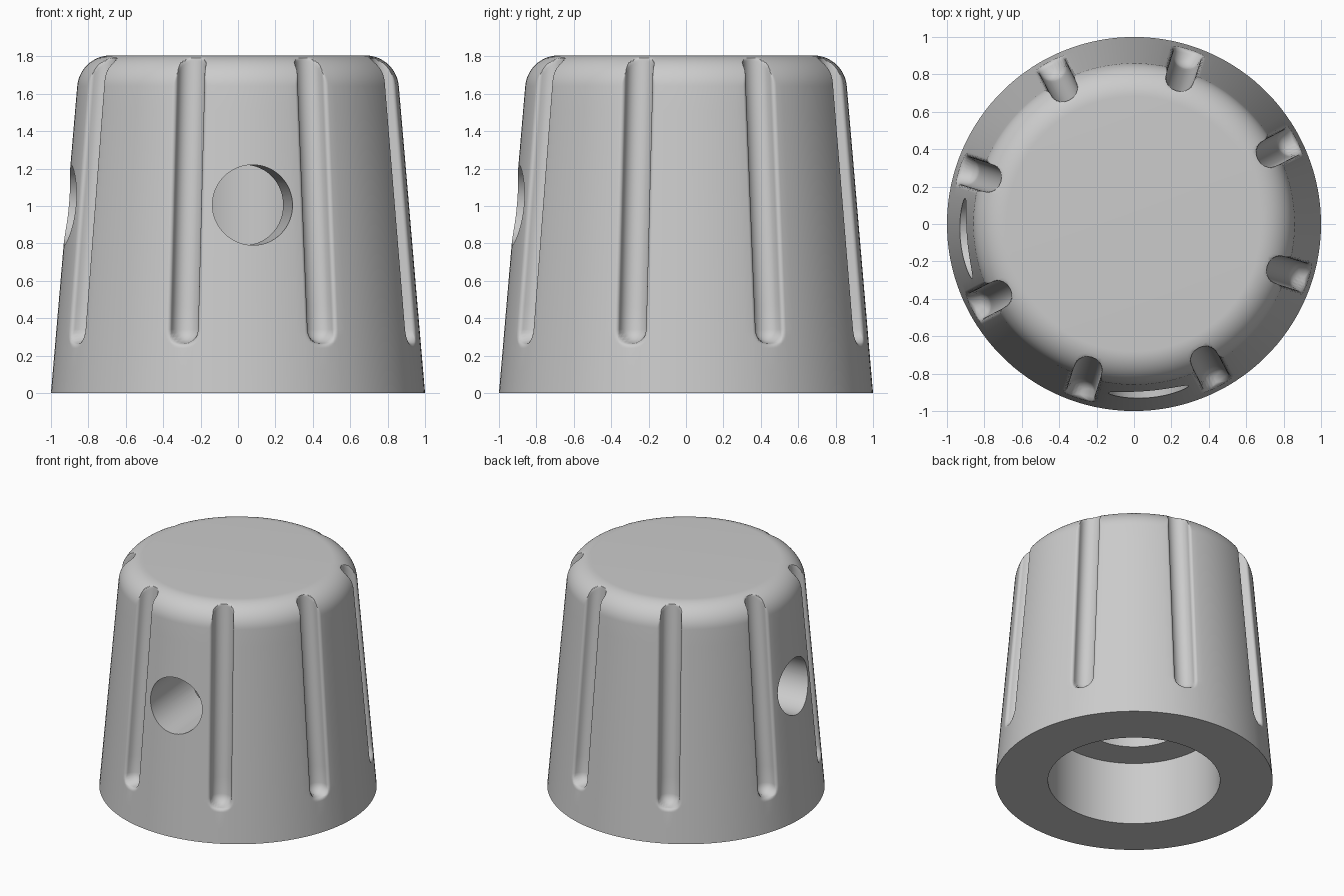
import bpy, bmesh
from math import sin, cos, asin, sqrt, hypot, pi, radians, atan

cube = bpy.data.objects.get("Cube")
if cube:
    bpy.data.objects.remove(cube)

HEIGHT, TAPER = 1.805, 0.0855          # total height, radius lost per unit height
FILLET = 0.18                          # top edge rounding
FLUTE, LIP, FLUTE_END = 0.075, 0.025, 0.34
FLUTES, FIRST = 8, radians(27.5)

grey = bpy.data.materials.new("light grey")
grey.use_nodes = True
grey.diffuse_color = (0.6, 0.6, 0.6, 1)
grey.node_tree.nodes["Principled BSDF"].inputs["Base Color"].default_value = (0.6, 0.6, 0.6, 1)


def cone(z):
    return 1 - TAPER * z


def flute_depth(d):
    """Round channel with a softly rounded lip."""
    if d < FLUTE:
        return LIP + sqrt(FLUTE ** 2 - d ** 2)
    if d < FLUTE + LIP:
        return LIP - sqrt(max(0, LIP ** 2 - (FLUTE + LIP - d) ** 2))
    return 0


# Offsets across half a flute, used for both columns and the rounded flute end
quarter = [i * pi / 12 for i in range(7)]
offsets = [FLUTE * sin(t) for t in quarter]
offsets += [FLUTE + LIP - LIP * cos(t) for t in quarter[1:]]
half = [(u, 0) for u in offsets] + [(offsets[-1], k / 6) for k in range(1, 7)]
sector = [(-u, -t) for u, t in half[-2:0:-1]] + half

# Rings from the bore ceiling, down and out, then up the side to the top
rings = [(0.38, 1.45), (0.38, 0.5), (0.62, 0.5), (0.62, 0)]
bore_rings = len(rings)
tilt = atan(TAPER)
fillet_z = HEIGHT - FILLET
fillet_r = cone(fillet_z) - FILLET * sqrt(1 + TAPER ** 2)
straight_top = fillet_z + FILLET * sin(tilt)
side = [0, 0.12] + [FLUTE_END - u for u in reversed(offsets)]
side += [FLUTE_END + (straight_top - FLUTE_END) * k / 10 for k in range(1, 11)]
rings += [(cone(z), z) for z in side]
for k in range(1, 19):
    a = tilt + (pi / 2 - tilt) * k / 18
    rings.append((fillet_r + FILLET * cos(a), fillet_z + FILLET * sin(a)))

# Knob body
bm = bmesh.new()
loops = []
for i, (radius, z) in enumerate(rings):
    loop = []
    for n in range(FLUTES):
        for u, t in sector:
            r = radius
            if i >= bore_rings:
                d = hypot(u, max(0, FLUTE_END - z)) if t == 0 else 1
                r = min(r, cone(z) - flute_depth(d))
            edge = asin(u / r)
            limit = pi / FLUTES * (1 if t > 0 else -1)
            angle = FIRST + n * 2 * pi / FLUTES + edge + (limit - edge) * abs(t)
            loop.append(bm.verts.new((r * cos(angle), r * sin(angle), z)))
    loops.append(loop)
for low, high in zip(loops, loops[1:]):
    for j in range(len(low)):
        k = (j + 1) % len(low)
        bm.faces.new((low[j], low[k], high[k], high[j]))
bm.faces.new(loops[-1])
bm.faces.new(reversed(loops[0]))
bmesh.ops.recalc_face_normals(bm, faces=bm.faces)
mesh = bpy.data.meshes.new("knob_body")
bm.to_mesh(mesh)
bm.free()
mesh.materials.append(grey)
knob = bpy.data.objects.new("knob_body", mesh)
bpy.context.collection.objects.link(knob)

# Two radial set-screw holes, each midway between flutes
for angle in (radians(-85), radians(-175)):
    bpy.ops.mesh.primitive_cylinder_add(
        vertices=64, radius=0.215, depth=1,
        location=(0.65 * cos(angle), 0.65 * sin(angle), 1.005),
        rotation=(0, pi / 2, angle))
    cutter = bpy.context.object
    cutter.name = "screw_hole_cutter"
    cutter.hide_render = True
    cutter.data.materials.append(grey)
    bpy.context.view_layer.objects.active = knob
    cut = knob.modifiers.new("screw_hole", 'BOOLEAN')
    cut.operation, cut.solver, cut.object = 'DIFFERENCE', 'EXACT', cutter
    bpy.ops.object.modifier_apply(modifier=cut.name)
    bpy.data.objects.remove(cutter)

# Smooth shading with crisp edges
bpy.ops.object.select_all(action='DESELECT')
knob.select_set(True)
bpy.context.view_layer.objects.active = knob
bpy.ops.object.shade_smooth_by_angle(angle=radians(32))
